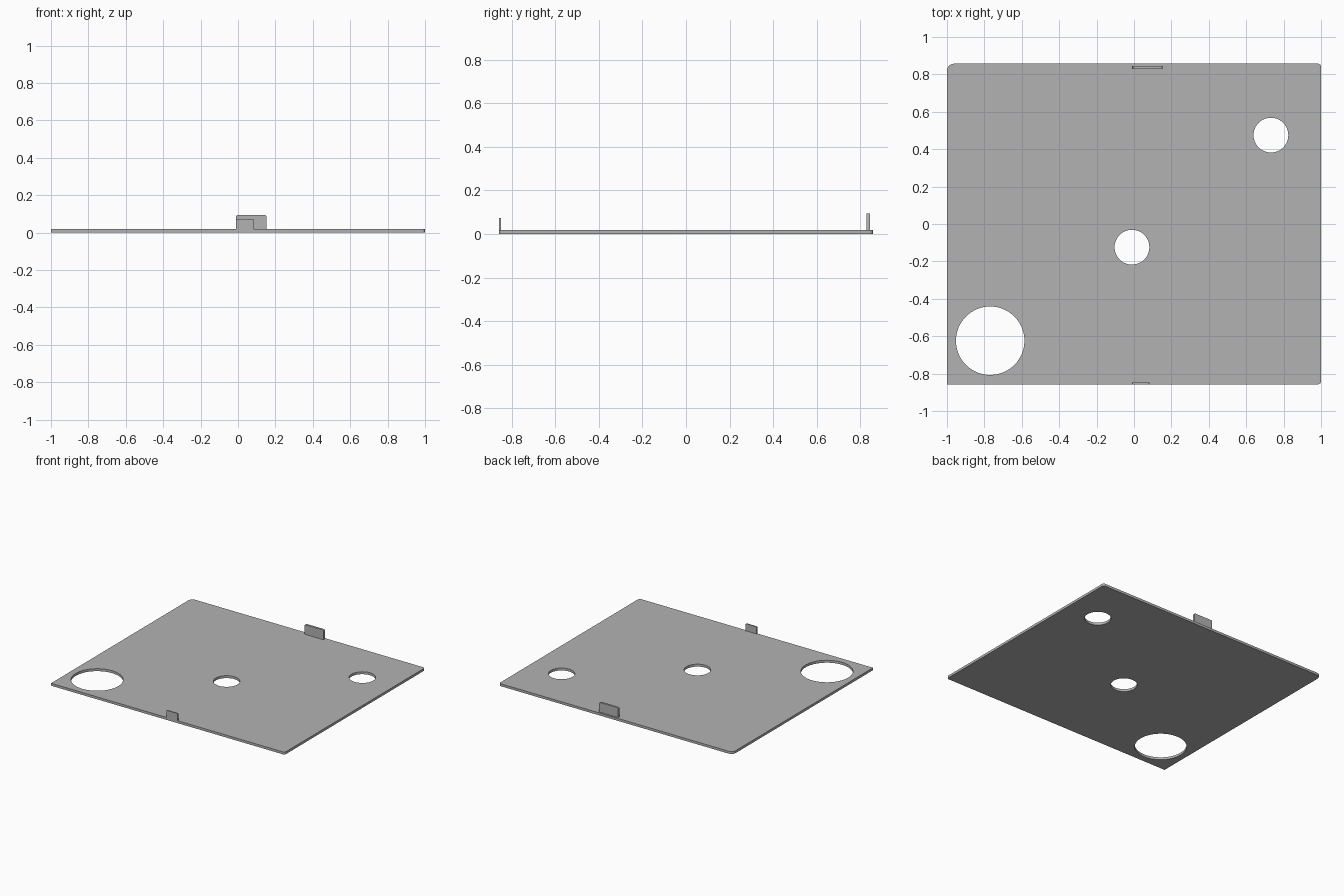
import bpy, bmesh
from math import sin, cos, pi, tau
from mathutils import Matrix, Vector

cube = bpy.data.objects.get("Cube")
if cube:
    bpy.data.objects.remove(cube)

grey = bpy.data.materials.new("plain_grey")
grey.use_nodes = True
colour = (0.45, 0.45, 0.45, 1)
grey.diffuse_color = colour
grey.node_tree.nodes["Principled BSDF"].inputs["Base Color"].default_value = colour


def circle(x, y, r, n):
    return [(x + r * cos(tau * i / n), y + r * sin(tau * i / n)) for i in range(n)]


def rounded_rect(x0, y0, x1, y1, radii, n=6):
    """Outline with one radius per corner, anticlockwise from upper right."""
    points = []
    corners = ((x1, y1, -1, -1), (x0, y1, 1, -1), (x0, y0, 1, 1), (x1, y0, -1, 1))
    for k, ((x, y, sx, sy), r) in enumerate(zip(corners, radii)):
        if r == 0:
            points.append((x, y))
            continue
        for i in range(n + 1):
            a = (k + i / n) * pi / 2
            points.append((x + sx * r + r * cos(a), y + sy * r + r * sin(a)))
    return points


def sheet(name, loops, depth, matrix=None):
    """Fill an outline with holes and extrude it along z into a solid."""
    bm = bmesh.new()
    edges = []
    for loop in loops:
        verts = [bm.verts.new((x, y, 0)) for x, y in loop]
        edges += [bm.edges.new((v, verts[i - 1])) for i, v in enumerate(verts)]
    bmesh.ops.triangle_fill(bm, edges=edges, use_beauty=True, use_dissolve=False,
                            normal=Vector((0, 0, 1)))
    ext = bmesh.ops.extrude_face_region(bm, geom=bm.faces[:], use_keep_orig=True)
    top = [g for g in ext["geom"] if isinstance(g, bmesh.types.BMVert)]
    bmesh.ops.translate(bm, verts=top, vec=(0, 0, depth))
    if matrix:
        bmesh.ops.transform(bm, matrix=matrix, verts=bm.verts[:])
    bmesh.ops.recalc_face_normals(bm, faces=bm.faces[:])
    mesh = bpy.data.meshes.new(name)
    bm.to_mesh(mesh)
    bm.free()
    mesh.materials.append(grey)
    obj = bpy.data.objects.new(name, mesh)
    bpy.context.collection.objects.link(obj)
    return obj


def tab(name, x0, x1, y_back, depth, top, radius):
    """Upright plate, drawn in the xz plane and extruded towards -y."""
    outline = rounded_rect(x0, 0.01, x1, top, (radius, radius, 0, 0), 3)
    upright = Matrix.Translation((0, y_back, 0)) @ Matrix.Rotation(pi / 2, 4, "X")
    return sheet(name, [outline], depth, upright)


# Base plate with three round holes
sheet("base_plate", [
    rounded_rect(-1, -0.857, 1, 0.857, (0.016, 0.037, 0, 0.016)),
    circle(-0.769, -0.624, 0.183, 64),
    circle(-0.011, -0.124, 0.093, 48),
    circle(0.732, 0.475, 0.093, 48),
], 0.019)

# Upright tabs on the back and front edges
tab("back_tab", -0.01, 0.152, 0.845, 0.016, 0.094, 0.008)
tab("front_tab", -0.01, 0.083, -0.848, 0.009, 0.074, 0.003)

# Smooth curved rims, sharp edges elsewhere
bpy.ops.object.select_all(action="DESELECT")
for name in ("base_plate", "back_tab", "front_tab"):
    obj = bpy.data.objects[name]
    obj.select_set(True)
    bpy.context.view_layer.objects.active = obj
bpy.ops.object.shade_smooth_by_angle(angle=pi / 6)
